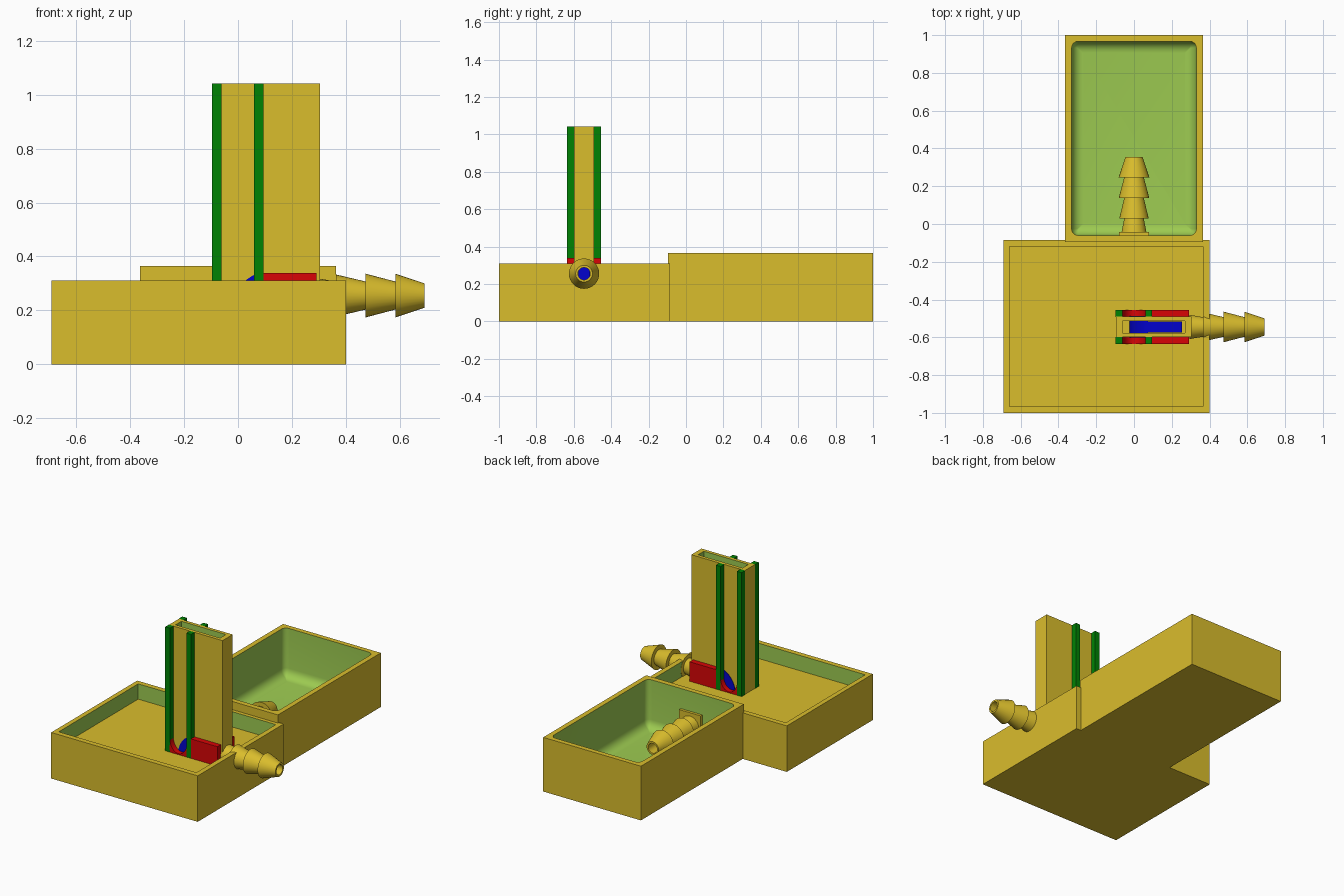
import bpy, bmesh, math
from mathutils import Vector

if "Cube" in bpy.data.objects:
    bpy.data.objects.remove(bpy.data.objects["Cube"])


def lin(c):
    c /= 255
    return c / 12.92 if c < 0.04045 else ((c + 0.055) / 1.055) ** 2.4


def material(name, r, g, b):
    m = bpy.data.materials.new(name)
    m.diffuse_color = (lin(r), lin(g), lin(b), 1)
    m.use_nodes = True
    m.node_tree.nodes["Principled BSDF"].inputs["Base Color"].default_value = m.diffuse_color
    return m


YELLOW = material("yellow", 218, 189, 44)
LIME = material("light green", 157, 203, 81)
GREEN = material("dark green", 0, 130, 4)
RED = material("red", 216, 4, 6)
BLUE = material("blue", 2, 2, 204)


def finish(bm, name, mats, smooth=False):
    bmesh.ops.remove_doubles(bm, verts=bm.verts, dist=1e-5)
    bmesh.ops.recalc_face_normals(bm, faces=bm.faces)
    me = bpy.data.meshes.new(name)
    bm.to_mesh(me)
    bm.free()
    for m in mats:
        me.materials.append(m)
    ob = bpy.data.objects.new(name, me)
    bpy.context.collection.objects.link(ob)
    if smooth:
        bpy.ops.object.select_all(action='DESELECT')
        ob.select_set(True)
        bpy.context.view_layer.objects.active = ob
        bpy.ops.object.shade_smooth_by_angle(angle=math.radians(35))
    return ob


def ring(bm, rect, z, r=0.0, k=6):
    """Rounded rectangle loop; r = 0 gives square corners."""
    x0, x1, y0, y1 = rect
    corners = ((x1 - r, y1 - r), (x0 + r, y1 - r), (x0 + r, y0 + r), (x1 - r, y0 + r))
    out = []
    for i, (cx, cy) in enumerate(corners):
        for j in range(k + 1):
            a = (i + j / k) * math.pi / 2
            out.append(bm.verts.new((cx + r * math.cos(a), cy + r * math.sin(a), z)))
    return out


def hollow(name, loops, mats, band_mats, floor_mat, smooth=False):
    """Stack loops from the outer base, over the rim and down to the inner floor."""
    bm = bmesh.new()
    k = 6 if smooth else 1
    rings = [ring(bm, *l, k=k) for l in loops]
    n = len(rings[0])
    bm.faces.new(rings[0])
    bm.faces.new(rings[-1]).material_index = floor_mat
    for a, b, m in zip(rings, rings[1:], band_mats):
        for i in range(n):
            j = (i + 1) % n
            bm.faces.new((a[i], a[j], b[j], b[i])).material_index = m
    bmesh.ops.dissolve_degenerate(bm, edges=bm.edges, dist=1e-6)
    return finish(bm, name, mats, smooth)


def box(name, x0, x1, y0, y1, z0, z1, mat):
    bm = bmesh.new()
    bmesh.ops.create_cube(bm, size=1)
    for v in bm.verts:
        v.co = Vector(((x0, x1)[v.co.x > 0], (y0, y1)[v.co.y > 0], (z0, z1)[v.co.z > 0]))
    return finish(bm, name, [mat])


def extrude_y(name, pts, y0, y1, mat):
    """Extrude an x-z outline along y."""
    bm = bmesh.new()
    f = bm.faces.new([bm.verts.new((x, y0, z)) for x, z in pts])
    g = bmesh.ops.extrude_face_region(bm, geom=[f])
    bmesh.ops.translate(bm, vec=(0, y1 - y0, 0),
                        verts=[v for v in g['geom'] if isinstance(v, bmesh.types.BMVert)])
    return finish(bm, name, [mat], True)


def revolve(name, profile, place, n=32):
    """Revolve (distance, radius) pairs; place maps (t, u, v) to a position."""
    bm = bmesh.new()
    rows = [[bm.verts.new(place(t, r * math.cos(2 * math.pi * i / n), r * math.sin(2 * math.pi * i / n)))
             for i in range(n)] for t, r in profile]
    for a, b in zip(rows, rows[1:] + rows[:1]):
        for i in range(n):
            j = (i + 1) % n
            bm.faces.new((a[i], a[j], b[j], b[i]))
    return finish(bm, name, [YELLOW], True)


FLOOR = 0.207          # tray floor height
YC = -0.545            # centre line of the tower
ZB = 0.255             # height of the side bore

# Shallow tray
outer, inner = (-0.692, 0.40, -1, -0.085), (-0.66, 0.366, -0.965, -0.12)
tray = hollow("tray", [(outer, 0), (outer, 0.31), (inner, 0.31), (inner, FLOOR)],
              [YELLOW, LIME], [0, 0, 1], 0)

# Deep tank with a rounded cavity
outer = (-0.364, 0.364, -0.095, 1)
loops = [(outer, 0), (outer, 0.365)]
R = 0.06
BASE = 0.037
cav = (-0.33, 0.33, -0.06, 0.967)
loops.append((cav, 0.365, 0.035))
for i in range(7):
    a = i / 6 * math.pi / 2
    d = R * (1 - math.cos(a))
    rect = (cav[0] + d, cav[1] - d, cav[2] + d, cav[3] - d)
    loops.append((rect, BASE + R - R * math.sin(a), max(0.035 - d, 0.004)))
hollow("tank", loops, [YELLOW, LIME], [0, 0] + [1] * 8, 1, smooth=True)

# Upright tower with a slot
outer, inner = (-0.095, 0.304, YC - 0.054, YC + 0.054), (-0.062, 0.27, YC - 0.031, YC + 0.031)
tower = hollow("tower", [(outer, FLOOR - 0.02), (outer, 1.042), (inner, 1.042), (inner, FLOOR)],
               [YELLOW, LIME], [0, 0, 1], 1)

# Bore through the tower end and the tray wall
bm = bmesh.new()
bmesh.ops.create_cone(bm, cap_ends=True, radius1=0.033, radius2=0.033, depth=0.16, segments=32)
for v in bm.verts:
    v.co = Vector((0.345 + v.co.z, YC + v.co.x, ZB + v.co.y))
cutter = finish(bm, "bore_cutter", [YELLOW])
cutter.hide_render = True
cutter.hide_viewport = True
for ob in (tray, tower):
    mod = ob.modifiers.new("bore", 'BOOLEAN')
    mod.operation = 'DIFFERENCE'
    mod.solver = 'EXACT'
    mod.object = cutter

# Curved ramp inside the tower, showing at both side openings
ramp = [(-0.025 + 0.16 * (1 - math.cos(a)), FLOOR - 0.01 + 0.153 * math.sin(a))
        for a in (i / 12 * math.pi / 2 for i in range(13))]
extrude_y("ramp", ramp + [(0.255, 0.35), (0.255, FLOOR - 0.01)], YC - 0.03, YC + 0.03, BLUE)
face = [p for p in ramp if p[0] < 0.085]
extrude_y("ramp_face", face + [(face[-1][0], FLOOR - 0.01)], YC - 0.057, YC + 0.057, BLUE)

# Guide rails, side plates and valley guides on both sides of the tower
for side, s in (("front", -1), ("back", 1)):
    y0, y1 = sorted((YC + s * 0.053, YC + s * 0.091))
    for part, x0, x1 in (("left", -0.097, -0.062), ("right", 0.06, 0.095)):
        box(f"{side}_{part}_rail", x0, x1, y0, y1, FLOOR - 0.01, 1.042, GREEN)
    box(f"{side}_plate", 0.093, 0.291, y0, y1, FLOOR - 0.01, 0.338, RED)
    valley = [(0.062, FLOOR - 0.01), (-0.064, FLOOR - 0.01)]
    for i in range(13):
        a = math.pi + i / 12 * math.pi
        valley.append((0.063 * math.cos(a), 0.298 + 0.085 * math.sin(a)))
    extrude_y(f"{side}_valley", valley, y0, y1, RED)

# Hose barb on the right of the tray
side_barb = [(0.295, 0.064), (0.364, 0.052), (0.364, 0.078), (0.474, 0.052), (0.474, 0.081),
             (0.584, 0.052), (0.584, 0.081), (0.692, 0.045), (0.692, 0.033), (0.295, 0.033)]
revolve("side_hose_barb", side_barb, lambda t, u, v: (t, YC + u, ZB + v))

# Hose barb inside the tank with its mounting pad
tank_barb = [(-0.065, 0.07), (0.028, 0.052), (0.028, 0.078), (0.137, 0.052), (0.137, 0.081),
             (0.247, 0.052), (0.247, 0.081), (0.355, 0.045), (0.355, 0.033), (-0.065, 0.033)]
revolve("tank_hose_barb", tank_barb, lambda t, u, v: (u, t, 0.142 + v))
box("barb_pad", -0.08, 0.08, -0.07, -0.042, 0.07, 0.23, YELLOW)
